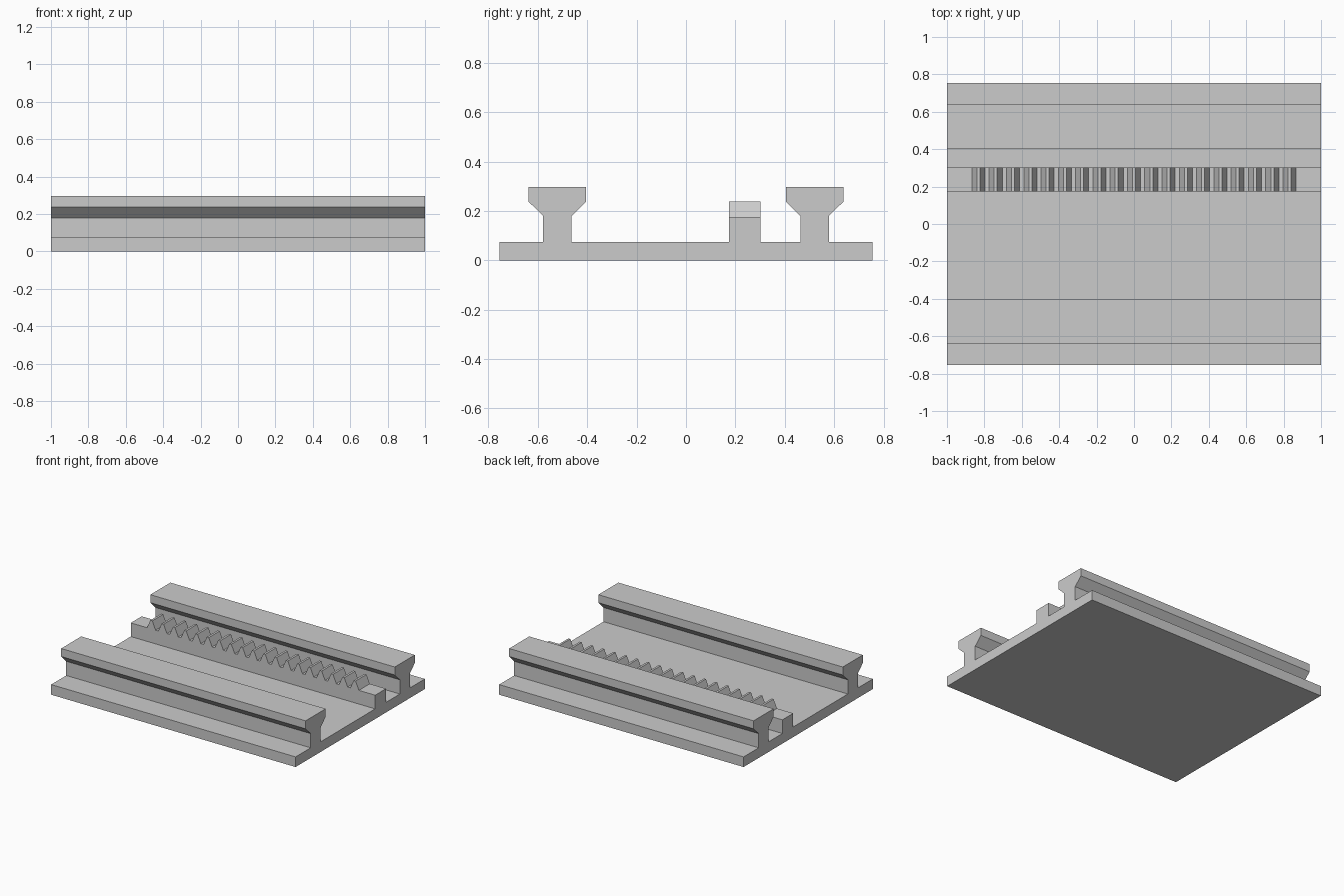
import bpy
import bmesh
from mathutils import Vector

cube = bpy.data.objects.get("Cube")
if cube:
    bpy.data.objects.remove(cube, do_unlink=True)

grey = bpy.data.materials.new("plain grey")
grey.use_nodes = True
grey.diffuse_color = (0.6, 0.6, 0.6, 1)
grey.node_tree.nodes["Principled BSDF"].inputs["Base Color"].default_value = (0.6, 0.6, 0.6, 1)


def extrude_profile(name, points, sweep):
    """Fill a closed outline and sweep it along a vector."""
    bm = bmesh.new()
    face = bm.faces.new([bm.verts.new(p) for p in points])
    result = bmesh.ops.extrude_face_region(bm, geom=[face], use_keep_orig=True)
    moved = [v for v in result["geom"] if isinstance(v, bmesh.types.BMVert)]
    bmesh.ops.translate(bm, verts=moved, vec=Vector(sweep))
    bmesh.ops.recalc_face_normals(bm, faces=bm.faces)
    mesh = bpy.data.meshes.new(name)
    bm.to_mesh(mesh)
    bm.free()
    mesh.materials.append(grey)
    obj = bpy.data.objects.new(name, mesh)
    bpy.context.collection.objects.link(obj)
    return obj


LENGTH, HALF_DEPTH = 2.0, 0.755
BASE_TOP, RACK_TOP, TOOTH_TOP = 0.075, 0.176, 0.238

# Base plate
plate = [(-1, y, z) for y, z in ((-HALF_DEPTH, 0), (HALF_DEPTH, 0),
                                 (HALF_DEPTH, BASE_TOP), (-HALF_DEPTH, BASE_TOP))]
extrude_profile("base_plate", plate, (LENGTH, 0, 0))

# Pair of rails with flared heads
half = [(0.058, BASE_TOP), (0.058, 0.18), (0.117, 0.238), (0.117, 0.297)]
outline = half + [(-y, z) for y, z in reversed(half)]
for name, centre in (("front_rail", -0.521), ("back_rail", 0.521)):
    extrude_profile(name, [(-1, centre + y, z) for y, z in outline], (LENGTH, 0, 0))

# Toothed rack: one outline with all the teeth, swept across its width
TEETH, PITCH, ROOT, TIP = 19, 0.0924, 0.035, 0.008
rack = [(1, BASE_TOP), (-1, BASE_TOP), (-1, RACK_TOP)]
for i in range(TEETH):
    x = (i - (TEETH - 1) / 2) * PITCH
    rack += [(x - ROOT, RACK_TOP), (x - TIP, TOOTH_TOP),
             (x + TIP, TOOTH_TOP), (x + ROOT, RACK_TOP)]
rack.append((1, RACK_TOP))
extrude_profile("toothed_rack", [(x, 0.175, z) for x, z in rack], (0, 0.127, 0))
